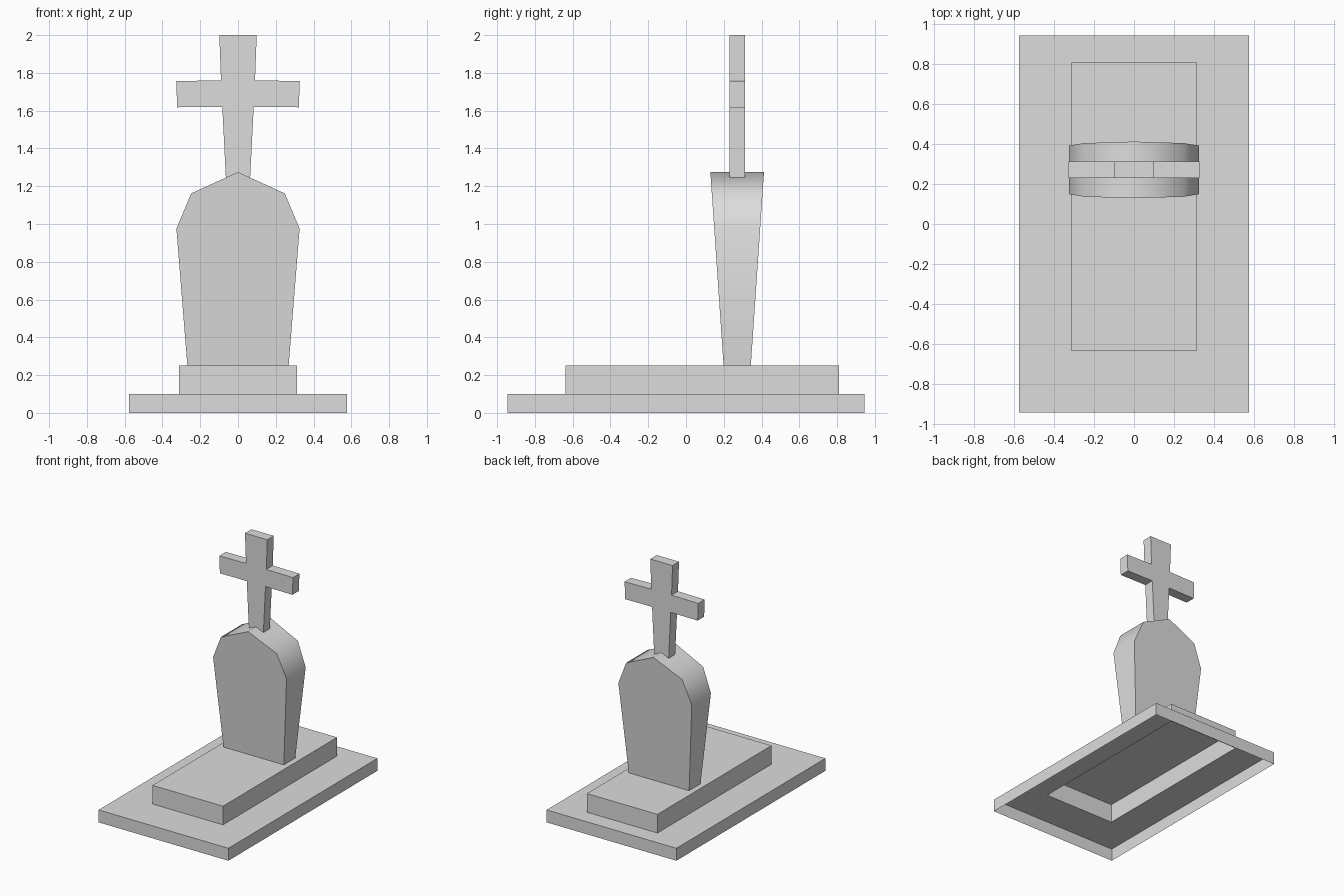
import bpy
import bmesh
import math

cube = bpy.data.objects.get("Cube")
if cube:
    bpy.data.objects.remove(cube, do_unlink=True)

stone = bpy.data.materials.new("grey_stone")
stone.use_nodes = True
GREY = (0.72, 0.72, 0.72, 1.0)
stone.diffuse_color = GREY
stone.node_tree.nodes["Principled BSDF"].inputs["Base Color"].default_value = GREY


def loft(name, loops, cap_start=False, cap_end=True):
    """Skin a series of counter-clockwise point loops."""
    bm = bmesh.new()
    rings = [[bm.verts.new(p) for p in loop] for loop in loops]
    for a, b in zip(rings, rings[1:]):
        n = len(a)
        for i in range(n):
            j = (i + 1) % n
            bm.faces.new((a[i], a[j], b[j], b[i]))
    if cap_start:
        bm.faces.new(rings[0][::-1])
    if cap_end:
        bm.faces.new(rings[-1])
    mesh = bpy.data.meshes.new(name)
    bm.to_mesh(mesh)
    bm.free()
    mesh.materials.append(stone)
    obj = bpy.data.objects.new(name, mesh)
    bpy.context.collection.objects.link(obj)
    return obj


def rect(half_x, half_y, z, cy=0.0):
    return [(sx * half_x, cy + sy * half_y, z)
            for sx, sy in ((-1, -1), (1, -1), (1, 1), (-1, 1))]


def mirrored(half):
    """Complete a right-hand outline (bottom to top) across x = 0."""
    return half + [(-x, z) for x, z in reversed(half) if x > 0]


# Hollow lower slab, open underneath and inside the raised slab
SLAB = (0.313, 0.723)
SLAB_Y = 0.086
loft("base_slab", [rect(0.576, 0.945, 0), rect(0.576, 0.945, 0.1),
                   rect(*SLAB, 0.1, SLAB_Y)], cap_end=False)

# Hollow raised slab
loft("grave_slab", [rect(*SLAB, 0.1, SLAB_Y), rect(*SLAB, 0.25, SLAB_Y)])

# Headstone, thicker toward the top, with a softly shaded rim
outline = mirrored([(0.268, 0.25), (0.326, 0.975), (0.248, 1.162), (0, 1.275)])


def headstone_side(sign):
    return [(x, 0.271 + sign * (0.072 + 0.07 * (z - 0.25) / 1.025), z)
            for x, z in outline]


headstone = loft("headstone", [headstone_side(1), headstone_side(-1)],
                 cap_start=True)

# Drop the hidden underside where the headstone meets the slab
bm = bmesh.new()
bm.from_mesh(headstone.data)
under = [f for f in bm.faces if all(v.co.z < 0.26 for v in f.verts)]
bmesh.ops.delete(bm, geom=under, context='FACES')
bm.to_mesh(headstone.data)
bm.free()

bpy.ops.object.select_all(action='DESELECT')
headstone.select_set(True)
bpy.context.view_layer.objects.active = headstone
bpy.ops.object.shade_smooth_by_angle(angle=math.radians(60))

# Cross with a post that widens upward
cross_outline = mirrored([(0.064, 1.24), (0.083, 1.62), (0.322, 1.618),
                          (0.327, 1.757), (0.09, 1.76), (0.099, 2.0)])
loft("cross", [[(x, y, z) for x, z in cross_outline] for y in (0.312, 0.23)],
     cap_start=True)
